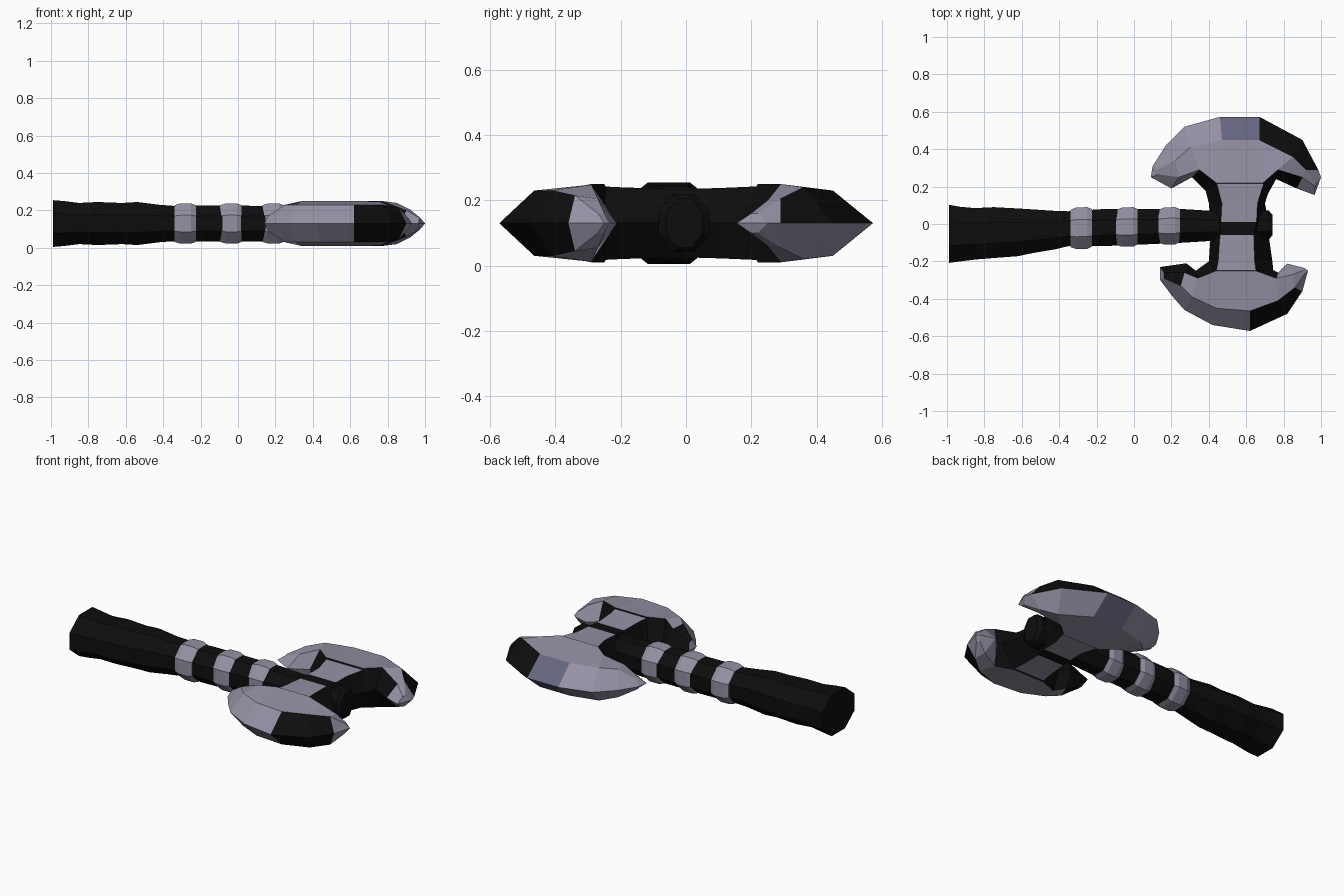
import bpy, bmesh, math

ZC = 0.13  # mid height of the flat-lying axe


def material(name, col):
    m = bpy.data.materials.new(name)
    m.diffuse_color = (*col, 1)
    return m


MATS = [material("black", (0.004, 0.004, 0.004)),
        material("steel_grey", (0.30, 0.28, 0.37)),
        material("blue_grey", (0.13, 0.13, 0.215))]
BLACK, STEEL, BLUE = 0, 1, 2


def finish(bm, name):
    bmesh.ops.recalc_face_normals(bm, faces=bm.faces)
    me = bpy.data.meshes.new(name)
    bm.to_mesh(me)
    bm.free()
    for m in MATS:
        me.materials.append(m)
    ob = bpy.data.objects.new(name, me)
    bpy.context.collection.objects.link(ob)
    return ob


def face(bm, verts, mat):
    f = bm.faces.new(verts)
    f.material_index = mat


def octagon_loft(name, rings, mat):
    """rings: (x, y_low, y_high, half_height), flat-topped octagon sections."""
    bm = bmesh.new()
    k = 1 / math.cos(math.pi / 8)
    loops = []
    for x, lo, hi, rz in rings:
        loop = []
        for i in range(8):
            a = math.pi / 8 + i * math.pi / 4
            loop.append(bm.verts.new((x, (lo + hi) / 2 + (hi - lo) / 2 * k * math.cos(a),
                                      ZC + rz * k * math.sin(a))))
        loops.append(loop)
    for a, b in zip(loops, loops[1:]):
        for i in range(8):
            j = (i + 1) % 8
            face(bm, (a[i], a[j], b[j], b[i]), mat)
    face(bm, loops[0], mat)
    face(bm, loops[-1], mat)
    return finish(bm, name)


def slab_loft(name, stations, rule):
    """Each station: edge A, raised point P, raised point Q, edge R.
    A and R lie on the mid plane; P and Q are mirrored above and below it."""
    bm = bmesh.new()
    rows = []
    for a, p, q, r in stations:
        va = bm.verts.new((*a, ZC))
        vr = bm.verts.new((*r, ZC))
        rows.append({s: (va, bm.verts.new((p[0], p[1], ZC + s * p[2])),
                         bm.verts.new((q[0], q[1], ZC + s * q[2])), vr) for s in (1, -1)})
    for seg, (u, v) in enumerate(zip(rows, rows[1:])):
        for s in (1, -1):
            for strip in range(3):
                face(bm, (u[s][strip], u[s][strip + 1], v[s][strip + 1], v[s][strip]),
                     rule(strip, seg, s))
    for row in (rows[0], rows[-1]):
        for s in (1, -1):
            face(bm, row[s], STEEL)
    return finish(bm, name)


# Handle with flared grip
octagon_loft("handle", [
    (-0.99, -0.208, 0.103, 0.125), (-0.93, -0.20, 0.092, 0.12), (-0.85, -0.19, 0.085, 0.11),
    (-0.75, -0.182, 0.09, 0.115), (-0.62, -0.172, 0.083, 0.11), (-0.54, -0.155, 0.078, 0.115),
    (-0.42, -0.135, 0.07, 0.10), (-0.35, -0.118, 0.068, 0.095), (-0.16, -0.118, 0.08, 0.096),
    (0.08, -0.108, 0.08, 0.095), (0.26, -0.10, 0.08, 0.095), (0.42, -0.09, 0.07, 0.09),
    (0.68, -0.085, 0.07, 0.088), (0.72, -0.085, 0.072, 0.088), (0.74, -0.06, 0.05, 0.075)], BLACK)

# Three metal rings
for n, x in enumerate((-0.28, -0.035, 0.19)):
    lo = -0.133 + 0.012 * n
    octagon_loft(f"handle_ring_{n + 1}", [
        (x - 0.06, lo + 0.01, 0.075, 0.098), (x - 0.03, lo, 0.088, 0.107),
        (x + 0.03, lo, 0.09, 0.107), (x + 0.055, lo + 0.012, 0.08, 0.098)], STEEL)


# Neck joining both blades, dark sides and a dark strap over the handle
def neck_rule(strip, seg, side):
    return STEEL if strip == 1 and seg != 2 else BLACK


neck = [(-0.30, 0.36, 0.43, 0.66, 0.75, 0.115), (-0.20, 0.40, 0.45, 0.645, 0.74, 0.11),
        (-0.06, 0.41, 0.46, 0.64, 0.72, 0.105), (0.01, 0.41, 0.465, 0.655, 0.72, 0.105),
        (0.11, 0.40, 0.47, 0.66, 0.70, 0.108), (0.27, 0.36, 0.43, 0.71, 0.75, 0.115)]
slab_loft("blade_neck", [((x0, y), (x1, y, h), (x2, y, h), (x3, y))
                         for y, x0, x1, x2, x3, h in neck], neck_rule)


# Large blade: strip 0 is the cutting bevel, 1 the flat, 2 the inner side
def large_rule(strip, seg, side):
    if strip == 0:
        if seg == 3:
            return BLUE
        return BLACK if seg in (4, 5) and side > 0 else STEEL
    return BLACK if strip == 2 and 2 <= seg <= 5 else STEEL


slab_loft("large_blade", [
    ((0.10, 0.31), (0.125, 0.29, 0.03), (0.13, 0.265, 0.03), (0.09, 0.25)),
    ((0.17, 0.42), (0.22, 0.34, 0.085), (0.24, 0.25, 0.075), (0.20, 0.19)),
    ((0.27, 0.52), (0.30, 0.41, 0.10), (0.35, 0.29, 0.118), (0.31, 0.25)),
    ((0.46, 0.573), (0.47, 0.45, 0.10), (0.44, 0.22, 0.12), (0.41, 0.15)),
    ((0.67, 0.573), (0.67, 0.45, 0.10), (0.69, 0.22, 0.12), (0.71, 0.15)),
    ((0.90, 0.45), (0.85, 0.36, 0.11), (0.77, 0.29, 0.12), (0.76, 0.24)),
    ((0.985, 0.29), (0.92, 0.29, 0.075), (0.90, 0.25, 0.07), (0.87, 0.19)),
    ((1.0, 0.25), (0.975, 0.22, 0.03), (0.97, 0.20, 0.03), (0.965, 0.155))], large_rule)


# Small blade
def small_rule(strip, seg, side):
    if strip == 0:
        return BLACK if seg in (4, 5) else STEEL
    if strip == 1:
        return BLACK if seg == 0 else STEEL
    return BLACK if seg <= 4 else STEEL


slab_loft("small_blade", [
    ((0.14, -0.30), (0.16, -0.29, 0.04), (0.16, -0.26, 0.04), (0.14, -0.23)),
    ((0.20, -0.38), (0.25, -0.33, 0.10), (0.27, -0.26, 0.09), (0.28, -0.21)),
    ((0.27, -0.46), (0.31, -0.39, 0.10), (0.34, -0.29, 0.12), (0.33, -0.25)),
    ((0.42, -0.54), (0.44, -0.45, 0.10), (0.44, -0.25, 0.12), (0.40, -0.20)),
    ((0.62, -0.572), (0.62, -0.465, 0.10), (0.65, -0.25, 0.12), (0.72, -0.235)),
    ((0.82, -0.48), (0.77, -0.41, 0.10), (0.76, -0.29, 0.118), (0.77, -0.26)),
    ((0.90, -0.36), (0.86, -0.34, 0.085), (0.85, -0.27, 0.075), (0.82, -0.212)),
    ((0.93, -0.25), (0.91, -0.27, 0.03), (0.90, -0.25, 0.03), (0.91, -0.235))], small_rule)
